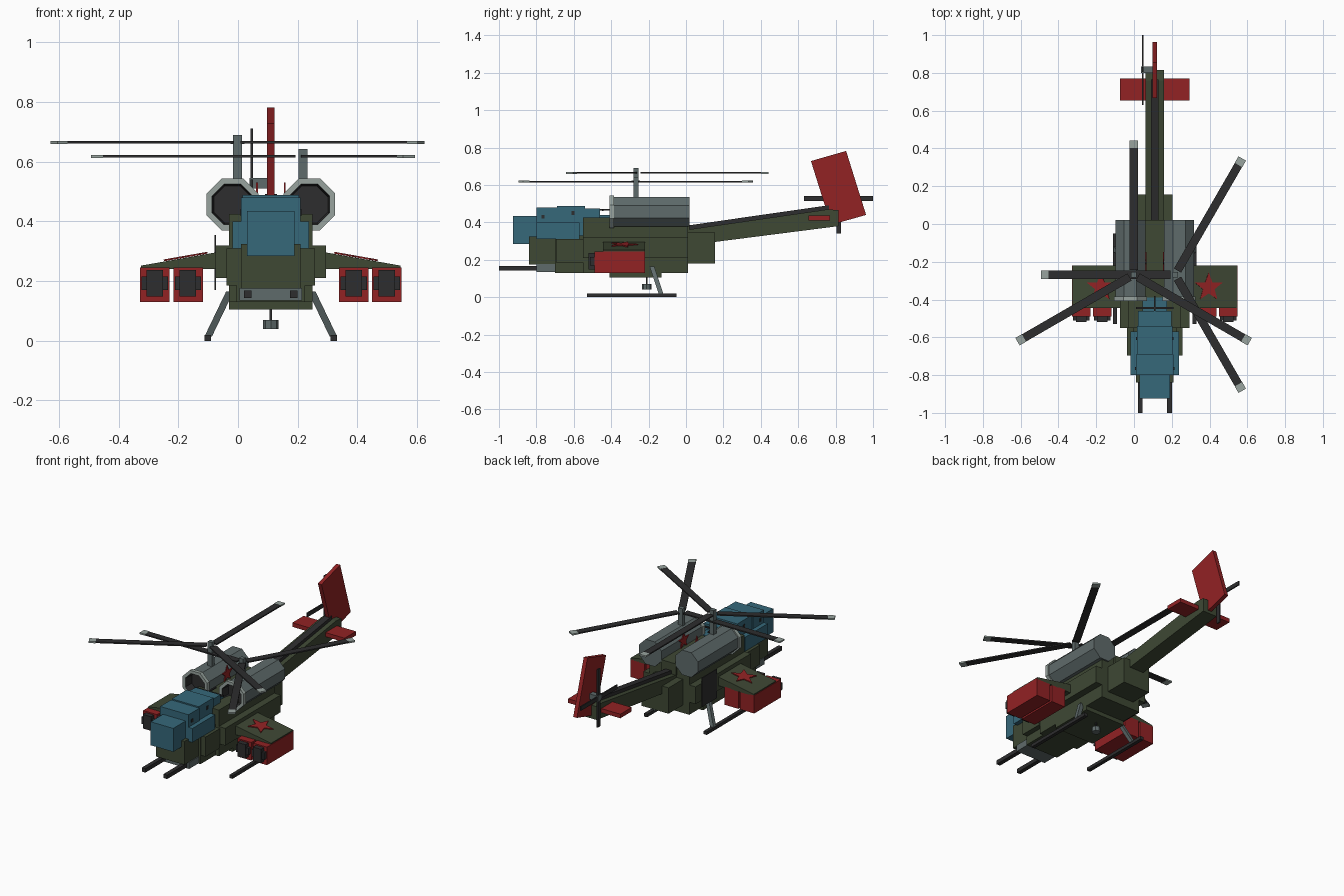
import bpy, bmesh, math
from mathutils import Matrix, Vector

cube = bpy.data.objects.get("Cube")
if cube:
    bpy.data.objects.remove(cube, do_unlink=True)

CX = 0.11  # centre line of the fuselage


def material(name, rgb):
    lin = [((c / 255 + 0.055) / 1.055) ** 2.4 for c in rgb] + [1.0]
    m = bpy.data.materials.new(name)
    m.use_nodes = True
    m.diffuse_color = lin
    m.node_tree.nodes["Principled BSDF"].inputs["Base Color"].default_value = lin
    return m


OLIVE = material("olive green", (62, 72, 52))
RED = material("deep red", (146, 34, 36))
TEAL = material("teal glass", (54, 104, 122))
GREY = material("steel grey", (95, 107, 107))
LIGHT = material("light grey", (152, 164, 159))
DARK = material("dark grey", (45, 45, 46))


def finish(bm, name, *mats):
    bmesh.ops.recalc_face_normals(bm, faces=bm.faces)
    me = bpy.data.meshes.new(name)
    bm.to_mesh(me)
    bm.free()
    for m in mats:
        me.materials.append(m)
    ob = bpy.data.objects.new(name, me)
    bpy.context.collection.objects.link(ob)
    return ob


def box(name, mat, x, y, z, rot=None):
    """Box from (min, max) ranges, optionally transformed by a matrix."""
    bm = bmesh.new()
    bmesh.ops.create_cube(bm, size=1)
    for v in bm.verts:
        v.co = Vector([(r[0] + r[1]) / 2 + c * (r[1] - r[0]) for c, r in zip(v.co, (x, y, z))])
    if rot:
        bm.transform(rot)
    return finish(bm, name, mat)


def cbox(name, mat, half, y, z):
    """Box centred on the fuselage line."""
    return box(name, mat, (CX - half, CX + half), y, z)


def prism(name, mat, pts, vec):
    """Flat outline of 3D points extruded along vec."""
    bm = bmesh.new()
    f = bm.faces.new([bm.verts.new(p) for p in pts])
    r = bmesh.ops.extrude_face_region(bm, geom=[f])
    bmesh.ops.translate(bm, vec=vec, verts=[g for g in r["geom"] if isinstance(g, bmesh.types.BMVert)])
    return finish(bm, name, mat)


def star(name, centre, radius, u, v):
    """Thin five-pointed plate in the plane of u and v."""
    u, v, c = Vector(u).normalized(), Vector(v).normalized(), Vector(centre)
    pts = []
    for i in range(10):
        a, r = math.pi / 2 + i * math.pi / 5, radius * (0.42 if i % 2 else 1)
        pts.append(c + u * r * math.cos(a) + v * r * math.sin(a))
    return prism(name, RED, pts, u.cross(v) * 0.006)


# Fuselage: stacked blocks from nose to rear
cbox("nose_block", OLIVE, 0.10, (-0.84, -0.70), (0.175, 0.325))
cbox("front_hull", OLIVE, 0.115, (-0.70, -0.55), (0.13, 0.33))
cbox("front_hull_sides", OLIVE, 0.148, (-0.695, -0.55), (0.185, 0.31))
cbox("main_hull", OLIVE, 0.14, (-0.55, 0.01), (0.13, 0.425))
cbox("main_hull_sides", OLIVE, 0.185, (-0.55, 0.01), (0.21, 0.32))
cbox("belly_block", OLIVE, 0.14, (-0.41, -0.13), (0.105, 0.14))
cbox("rear_hull", OLIVE, 0.095, (0.0, 0.155), (0.18, 0.345))
cbox("rear_hull_top", OLIVE, 0.052, (-0.40, 0.02), (0.36, 0.435))
box("side_door", DARK, (-0.079, -0.073), (-0.20, -0.05), (0.17, 0.355))

# Cockpit canopy
cbox("canopy_nose", TEAL, 0.08, (-0.925, -0.78), (0.285, 0.435))
cbox("canopy_front", TEAL, 0.10, (-0.80, -0.69), (0.31, 0.48))
cbox("canopy_sides", TEAL, 0.128, (-0.80, -0.57), (0.31, 0.40))
cbox("canopy_top", TEAL, 0.095, (-0.69, -0.54), (0.32, 0.488))
cbox("canopy_rear", TEAL, 0.088, (-0.54, -0.46), (0.32, 0.475))
cbox("canopy_tail", TEAL, 0.065, (-0.46, -0.39), (0.32, 0.44))
cbox("canopy_rail", DARK, 0.10, (-0.45, -0.44), (0.46, 0.468))
cbox("canopy_link", DARK, 0.005, (-0.46, -0.38), (0.465, 0.473))
for y, z, h in ((-0.765, 0.43, 0.10), (-0.605, 0.45, 0.095)):
    cbox("canopy_rivets", DARK, h + 0.004, (y - 0.008, y + 0.008), (z - 0.01, z + 0.01))

# Tail boom, spine, fin, stabilizer
prism("tail_boom", OLIVE, [(0.06, 0.0, 0.36), (0.06, 0.76, 0.47), (0.06, 0.815, 0.465),
                           (0.06, 0.815, 0.38), (0.06, 0.15, 0.295), (0.06, 0.0, 0.275)], (0.10, 0, 0))
prism("tail_spine", DARK, [(0.09, 0.02, 0.385), (0.09, 0.765, 0.492),
                           (0.09, 0.765, 0.46), (0.09, 0.02, 0.35)], (0.04, 0, 0))
prism("tail_fin", RED, [(0.097, 0.668, 0.728), (0.097, 0.856, 0.782),
                        (0.097, 0.963, 0.44), (0.097, 0.775, 0.387)], (0.026, 0, 0))
for side, x in (("right", (-0.075, 0.065)), ("left", (0.155, 0.295))):
    box(side + "_stabilizer", RED, x, (0.655, 0.77), (0.41, 0.436))

# Tail rotor
box("tail_rotor_hub", GREY, (0.038, 0.10), (0.80, 0.835), (0.51, 0.545))
box("tail_rotor_blade_long", DARK, (0.042, 0.05), (0.63, 1.0), (0.514, 0.54))
box("tail_rotor_blade_tall", DARK, (0.042, 0.05), (0.805, 0.83), (0.342, 0.712))


# Octagonal engine with a recessed dark intake and a light rim
def octagon(cx, y, r):
    k = r / math.cos(math.pi / 8)
    return [(cx + k * math.cos(math.pi / 8 + i * math.pi / 4), y,
             0.457 + k * math.sin(math.pi / 8 + i * math.pi / 4)) for i in range(8)]


def engine(name, cx):
    bm = bmesh.new()
    # y, radius of each ring, from the back face round into the intake
    rings = [(0.02, 0.079), (-0.385, 0.079), (-0.385, 0.087), (-0.408, 0.087),
             (-0.408, 0.068), (-0.35, 0.062)]
    slots = [0, 1, 1, 1, 2]
    loops = [[bm.verts.new(p) for p in octagon(cx, y, r)] for y, r in rings]
    for a, b, s in zip(loops, loops[1:], slots):
        for i in range(8):
            j = (i + 1) % 8
            bm.faces.new((a[i], a[j], b[j], b[i])).material_index = s
    bm.faces.new(loops[0])
    bm.faces.new(loops[-1]).material_index = 2
    finish(bm, name, GREY, LIGHT, DARK)


# Main rotor with three blades and pale tips
def rotor(name, x, z, top, angle):
    y = -0.268
    box(name + "_mast", GREY, (x - 0.015, x + 0.015), (y - 0.014, y + 0.014), (0.50, top))
    for i in range(3):
        rot = Matrix.Translation((x, y, z)) @ Matrix.Rotation(math.radians(angle + 120 * i), 4, "Z")
        box(name + "_blade", DARK, (0.025, 0.67), (-0.022, 0.022), (-0.004, 0.004), rot)
        box(name + "_blade_tip", LIGHT, (0.67, 0.71), (-0.023, 0.023), (-0.005, 0.005), rot)


rotor("right_rotor", -0.002, 0.665, 0.69, 90)
rotor("left_rotor", 0.218, 0.618, 0.643, 60)

# Parts repeated on both sides: s is the outward direction in x
for side, s in (("right", -1), ("left", 1)):
    def X(d):
        return CX + s * d

    def span(a, b):
        return tuple(sorted((X(a), X(b))))

    engine(side + "_engine", X(0.129))
    star(side + "_engine_star", (X(0.0495), -0.20, 0.475), 0.055, (0, -s, 0), (0, 0, 1))

    # Stub wing with star
    prism(side + "_wing", OLIVE, [(X(0.18), -0.445, 0.297), (X(0.435), -0.445, 0.252),
                                  (X(0.435), -0.445, 0.24), (X(0.18), -0.445, 0.24)], (0, 0.225, 0))
    star(side + "_wing_star", (X(0.285), -0.335, 0.2795), 0.078, (1, 0, -s * 0.176), (0, 1, 0))

    # Weapon pods with stepped muzzles
    for pod, a in (("inner", 0.228), ("outer", 0.339)):
        box(f"{side}_{pod}_pod", RED, span(a, a + 0.099), (-0.49, -0.22), (0.13, 0.245))
        m = a + 0.05
        box(f"{side}_{pod}_muzzle_wide", DARK, span(m - 0.044, m + 0.044), (-0.512, -0.48), (0.17, 0.215))
        box(f"{side}_{pod}_muzzle_tall", DARK, span(m - 0.028, m + 0.028), (-0.52, -0.48), (0.148, 0.237))

    # Landing skid and strut
    box(side + "_skid", DARK, span(0.20, 0.222), (-0.53, -0.05), (0.0, 0.02))
    prism(side + "_strut", GREY, [(X(0.125), -0.195, 0.165), (X(0.15), -0.195, 0.165),
                                  (X(0.15), -0.17, 0.165), (X(0.125), -0.17, 0.165)],
          (s * 0.072, 0.05, -0.15))

    # Chin gun barrel
    box(side + "_gun_barrel", DARK, span(0.064, 0.09), (-1.0, -0.79), (0.143, 0.168))

# Chin gun mount and belly sensor
cbox("gun_mount", GREY, 0.105, (-0.80, -0.69), (0.135, 0.177))
bm = bmesh.new()
bmesh.ops.create_cone(bm, cap_ends=True, segments=8, radius1=0.026, radius2=0.026, depth=0.03,
                      matrix=Matrix.Translation((CX, -0.21, 0.055)))
finish(bm, "belly_sensor", GREY)
cbox("sensor_stalk", DARK, 0.004, (-0.214, -0.206), (0.065, 0.11))
